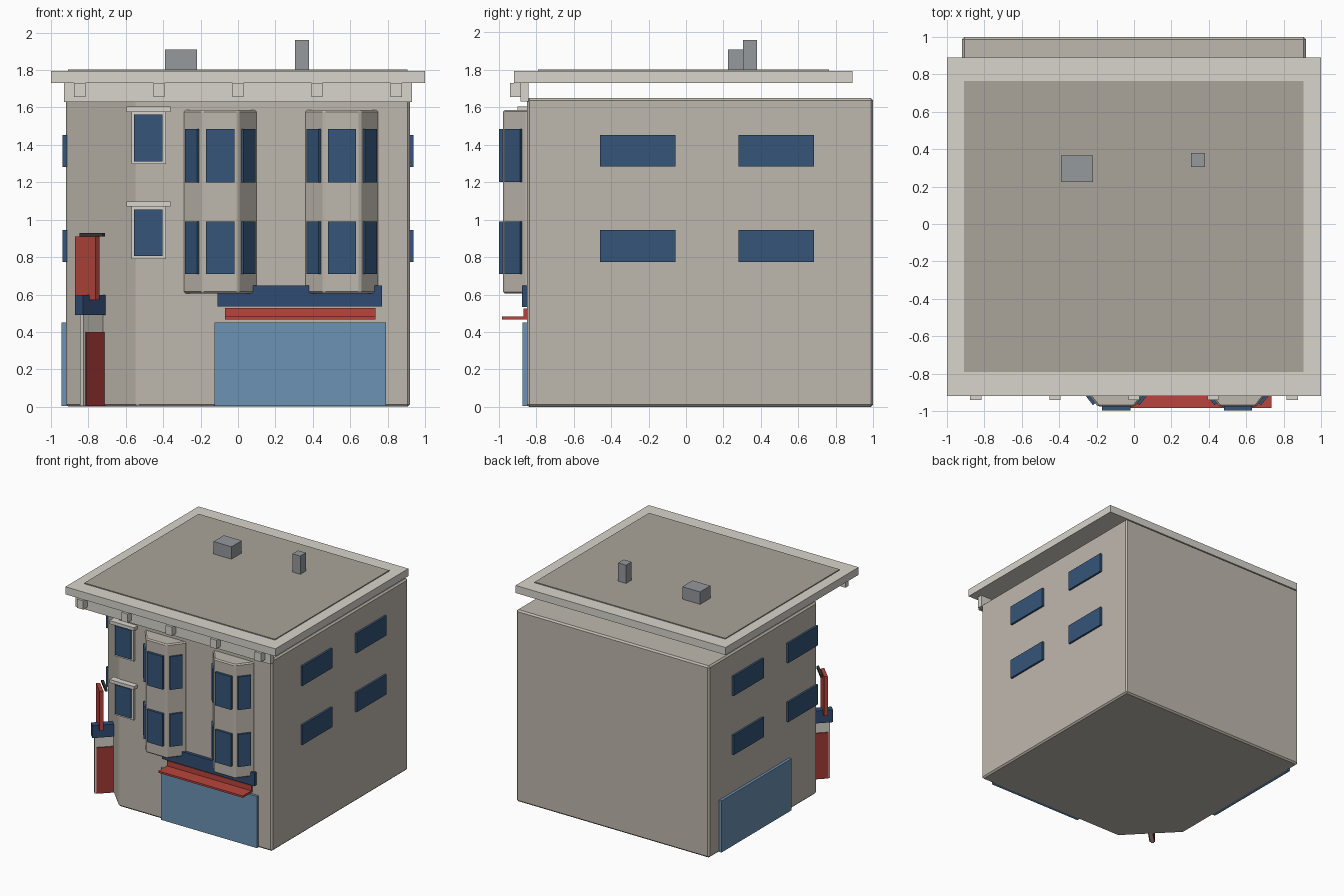
import bpy, bmesh, math
from mathutils import Vector

if "Cube" in bpy.data.objects:
    bpy.data.objects.remove(bpy.data.objects["Cube"])


def mat(name, r, g, b):
    m = bpy.data.materials.new(name)
    m.diffuse_color = (r, g, b, 1)
    m.use_nodes = True
    m.node_tree.nodes["Principled BSDF"].inputs["Base Color"].default_value = m.diffuse_color
    return m


WALL = mat("wall_stone", 0.52, 0.48, 0.42)
TRIM = mat("trim", 0.68, 0.66, 0.60)
ROOF = mat("roof_felt", 0.40, 0.37, 0.32)
GLASS = mat("dark_glass", 0.035, 0.09, 0.19)
SHOP = mat("shop_glass", 0.15, 0.29, 0.46)
BLUE = mat("blue_paint", 0.03, 0.07, 0.17)
RED = mat("red_paint", 0.48, 0.06, 0.045)
DOOR = mat("door_red", 0.36, 0.04, 0.035)
METAL = mat("metal", 0.30, 0.32, 0.34)
DARK = mat("dark_iron", 0.04, 0.04, 0.04)


def finish(name, bm, material, bevel=0):
    bmesh.ops.recalc_face_normals(bm, faces=bm.faces)
    me = bpy.data.meshes.new(name)
    bm.to_mesh(me)
    bm.free()
    me.materials.append(material)
    ob = bpy.data.objects.new(name, me)
    bpy.context.collection.objects.link(ob)
    if bevel:
        mod = ob.modifiers.new("edge_bevel", 'BEVEL')
        mod.width, mod.segments = bevel, 1
    return ob


def box(name, x, y, z, material, angle=0):
    """Box from (min, max) ranges, optionally turned about z at its centre."""
    bm = bmesh.new()
    bmesh.ops.create_cube(bm, size=1)
    size = Vector((x[1] - x[0], y[1] - y[0], z[1] - z[0]))
    bmesh.ops.scale(bm, vec=size, verts=bm.verts)
    ob = finish(name, bm, material)
    ob.location = (sum(x) / 2, sum(y) / 2, sum(z) / 2)
    ob.rotation_euler.z = angle
    return ob


def prism(name, outline, z, material, bevel=0):
    bm = bmesh.new()
    face = bm.faces.new([bm.verts.new((px, py, z[0])) for px, py in outline])
    ext = bmesh.ops.extrude_face_region(bm, geom=[face])
    top = [v for v in ext["geom"] if isinstance(v, bmesh.types.BMVert)]
    bmesh.ops.translate(bm, vec=(0, 0, z[1] - z[0]), verts=top)
    return finish(name, bm, material, bevel)


# Building block with one cut-off corner
prism("building_body", [(-0.92, -0.46), (-0.54, -0.85), (0.92, -0.85), (0.92, 1.0), (-0.92, 1.0)],
      (0, 1.65), WALL, 0.013)

# Roof slab, felt panel and rooftop units
box("roof_slab", (-1, 1), (-0.92, 0.89), (1.73, 1.795), TRIM)
box("roof_panel", (-0.91, 0.905), (-0.79, 0.765), (1.79, 1.803), ROOF)
box("roof_vent_unit", (-0.39, -0.22), (0.225, 0.365), (1.79, 1.91), METAL)
box("chimney", (0.305, 0.38), (0.305, 0.38), (1.79, 1.96), METAL)

# Front cornice with brackets
box("cornice_band", (-0.93, 0.93), (-0.885, -0.84), (1.63, 1.73), TRIM)
for i in range(5):
    cx = (i - 2) * 0.423
    box("cornice_bracket", (cx - 0.03, cx + 0.03), (-0.94, -0.88), (1.655, 1.73), TRIM)

# Bay windows
for cx in (-0.095, 0.555):
    prism("bay", [(cx - 0.197, -0.80), (cx - 0.197, -0.85), (cx - 0.098, -0.977),
                  (cx + 0.098, -0.977), (cx + 0.197, -0.85), (cx + 0.197, -0.80)],
          (0.605, 1.587), WALL, 0.01)
    for z in ((0.71, 0.99), (1.20, 1.485)):
        box("bay_front_window", (cx - 0.075, cx + 0.075), (-0.998, -0.97), z, GLASS)
        for s in (-1, 1):
            mx = cx + s * 0.149
            box("bay_side_window", (mx - 0.052, mx + 0.052), (-0.931, -0.911), z, GLASS,
                s * math.atan2(0.127, 0.099))

# Framed front windows
for z in (0.79, 1.297):
    box("window_frame", (-0.57, -0.385), (-0.87, -0.84), (z, z + 0.28), TRIM)
    box("front_window", (-0.555, -0.405), (-0.88, -0.85), (z + 0.015, z + 0.265), GLASS)
    box("window_lintel", (-0.595, -0.36), (-0.90, -0.84), (z + 0.28, z + 0.308), TRIM)

# Windows on both side walls
for s in (-1, 1):
    for y in ((-0.46, -0.055), (0.28, 0.685)):
        for z in ((0.775, 0.945), (1.283, 1.452)):
            box("side_window", sorted((s * 0.90, s * 0.937)), y, z, GLASS)

# Shop fronts, sign band and awning
box("shop_front", (-0.125, 0.79), (-0.872, -0.84), (0.005, 0.45), SHOP)
box("side_shop_front", (-0.943, -0.91), (-0.09, 0.865), (0.005, 0.45), SHOP)
box("sign_band", (-0.11, 0.77), (-0.877, -0.84), (0.535, 0.648), BLUE)
box("awning_back", (-0.07, 0.735), (-0.868, -0.84), (0.468, 0.527), RED)
box("awning_shelf", (-0.07, 0.735), (-0.983, -0.84), (0.466, 0.482), RED)


# Corner entrance: offset runs outward from the cut corner, depth along that direction
def corner_box(name, offset, depth, width, z, material):
    d = offset * math.sqrt(0.5)
    cx, cy = -0.73 - d, -0.655 - d
    box(name, (cx - depth / 2, cx + depth / 2), (cy - width / 2, cy + width / 2), z,
        material, math.pi / 4)


corner_box("entrance_frame", 0, 0.30, 0.025, (0.005, 0.49), TRIM)
corner_box("entrance_door", 0, 0.27, 0.045, (0.005, 0.40), DOOR)
corner_box("entrance_canopy", 0, 0.34, 0.06, (0.49, 0.597), BLUE)
corner_box("blade_sign", 0.106, 0.03, 0.155, (0.57, 0.91), RED)
corner_box("sign_bracket", 0.07, 0.02, 0.175, (0.91, 0.93), DARK)
